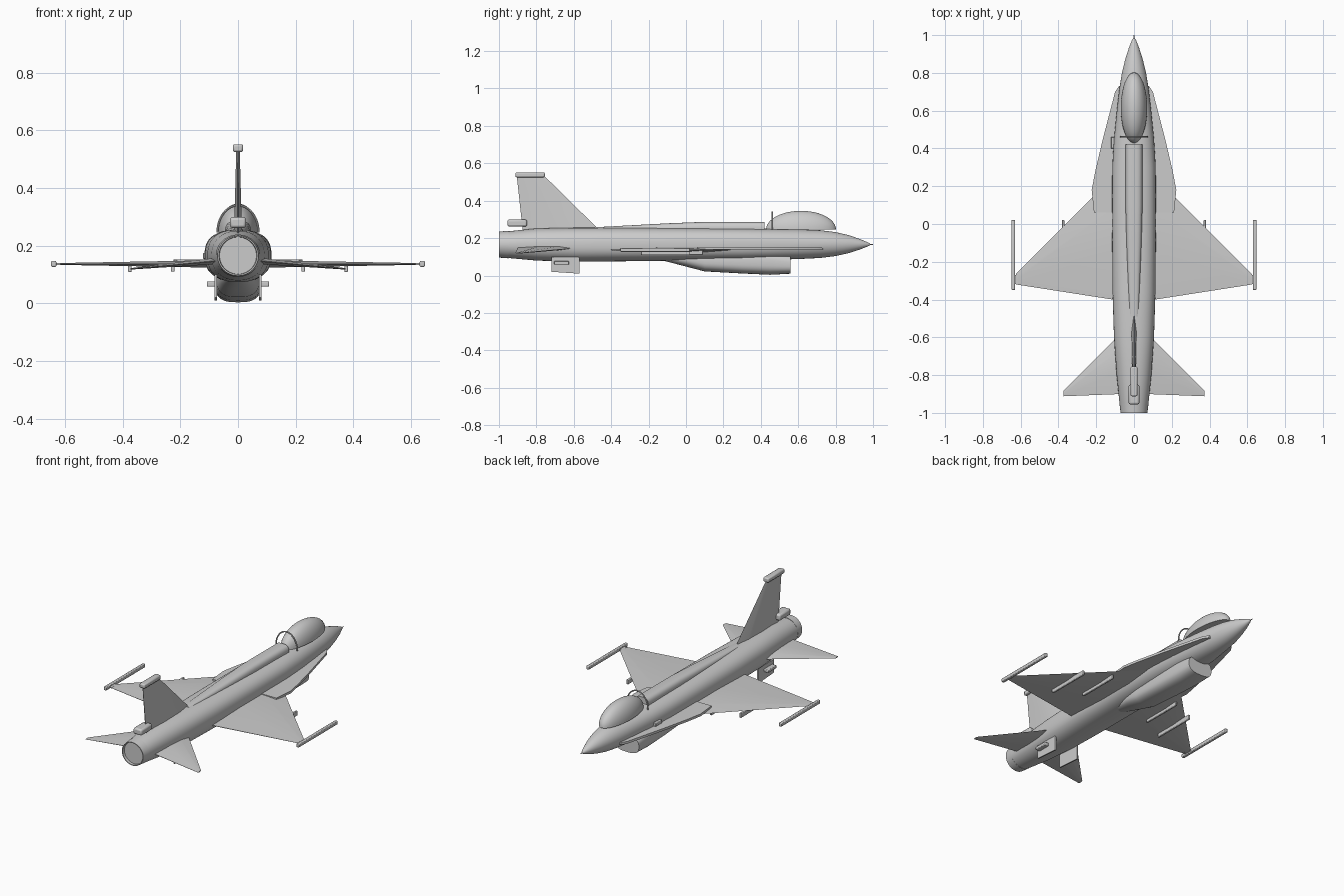
import bpy, bmesh, math

if "Cube" in bpy.data.objects:
    bpy.data.objects.remove(bpy.data.objects["Cube"])


def finish(name, bm, mirror=False, bevel=0.0):
    bmesh.ops.recalc_face_normals(bm, faces=bm.faces)
    me = bpy.data.meshes.new(name)
    bm.to_mesh(me)
    bm.free()
    ob = bpy.data.objects.new(name, me)
    bpy.context.collection.objects.link(ob)
    if bevel:
        b = ob.modifiers.new("bevel", "BEVEL")
        b.width, b.segments = bevel, 2
    if mirror:
        m = ob.modifiers.new("mirror", "MIRROR")
        m.use_bisect_axis[0] = False
        m.use_mirror_merge = False
    bpy.ops.object.select_all(action="DESELECT")
    ob.select_set(True)
    bpy.context.view_layer.objects.active = ob
    bpy.ops.object.shade_smooth_by_angle(angle=math.radians(35))
    return ob


def loft(name, rings, mirror=False):
    """Skin closed rings of equal length and cap both ends."""
    bm = bmesh.new()
    rows = [[bm.verts.new(p) for p in r] for r in rings]
    n = len(rows[0])
    for a, b in zip(rows, rows[1:]):
        for i in range(n):
            j = (i + 1) % n
            bm.faces.new((a[i], a[j], b[j], b[i]))
    bm.faces.new(rows[0])
    bm.faces.new(rows[-1])
    return finish(name, bm, mirror)


def oval(y, w, top, bot, e=2.0, n=48):
    """Superellipse cross-section at station y."""
    pts = []
    for i in range(n):
        a = 2 * math.pi * i / n
        c, s = math.cos(a), math.sin(a)
        x = math.copysign(abs(c) ** (2 / e), c) * w
        z = math.copysign(abs(s) ** (2 / e), s) * (top - bot) / 2 + (top + bot) / 2
        pts.append((x, y, z))
    return pts


def box(name, x, y, z, mirror=False, bevel=0.003):
    bm = bmesh.new()
    bmesh.ops.create_cube(bm, size=1)
    for v in bm.verts:
        v.co = [r[0] + (c + 0.5) * (r[1] - r[0]) for c, r in zip(v.co, (x, y, z))]
    return finish(name, bm, mirror, bevel)


def surface(name, root, tip, upright=False, mirror=False):
    """Tapered aerofoil; each end is (span position, front y, rear y, height, thickness)."""
    rings = []
    for s, f, r, h, t in (root, tip):
        ring = []
        for u, k in ((0, 0), (.25, .5), (.6, .5), (1, .06), (1, -.06), (.6, -.5), (.25, -.5)):
            y, o = f + (r - f) * u, h + t * k
            ring.append((o, y, s) if upright else (s, y, o))
        rings.append(ring)
    return loft(name, rings, mirror)


# Fuselage: y, half width, top, bottom, squareness
body = [(-.965, .075, .235, .095, 2), (-.8, .092, .252, .080, 2.2), (-.6, .106, .256, .074, 2.4),
        (-.35, .114, .256, .076, 2.5), (0, .116, .254, .080, 2.6), (.3, .115, .252, .082, 2.6),
        (.45, .106, .250, .084, 2.4), (.6, .091, .247, .088, 2.2), (.72, .077, .242, .094, 2),
        (.8, .064, .232, .104, 2), (.87, .047, .216, .120, 2), (.93, .028, .195, .139, 2),
        (.975, .010, .176, .157, 2), (.985, .003, .169, .163, 2), (1, .002, .168, .164, 2)]
loft("fuselage", [oval(*s) for s in body])

# Engine nozzle with shallow recess
loft("nozzle", [oval(-.985, .064, .230, .102), oval(-1, .066, .231, .101),
                oval(-1, .071, .235, .096), oval(-.95, .077, .239, .092)])

# Chin air intake
duct = [(-.13, .035, .12, .082, 2), (0, .062, .13, .048, 2.3), (.1, .073, .13, .022, 2.6),
        (.3, .079, .13, .011, 2.8), (.45, .080, .13, .004, 2.8), (.56, .079, .11, .010, 2.8)]
loft("air_intake", [oval(*s) for s in duct])

# Dorsal spine
loft("spine", [oval(*s) for s in ((-.49, .026, .258, .22, 3), (-.1, .040, .279, .20, 3),
                                  (.1, .045, .287, .20, 3), (.42, .045, .287, .20, 3))])

# Bubble canopy: upper half of an ellipsoid
bm = bmesh.new()
bmesh.ops.create_uvsphere(bm, u_segments=48, v_segments=24, radius=1)
bmesh.ops.bisect_plane(bm, geom=bm.verts[:] + bm.edges[:] + bm.faces[:],
                       plane_co=(0, 0, 0), plane_no=(0, 0, -1), clear_outer=True)
bmesh.ops.holes_fill(bm, edges=[e for e in bm.edges if e.is_boundary])
for v in bm.verts:
    v.co = (v.co.x * .07, .615 + v.co.y * .187, .246 + v.co.z * .1)
finish("canopy", bm)

# Canopy hoop
hoop = []
for i in range(25):
    a = math.pi * i / 24
    hoop.append([((.071 + .004 * math.cos(t)) * math.cos(a), .462 + .004 * math.sin(t),
                  .246 + (.094 + .004 * math.cos(t)) * math.sin(a))
                 for t in (k * math.pi / 4 for k in range(8))])
loft("canopy_hoop", hoop)

# Wings and tailplanes
surface("wing", (.08, .28, -.405, .137, .026), (.625, -.265, -.32, .137, .006), mirror=True)
surface("tailplane", (.07, -.58, -.90, .148, .022), (.373, -.882, -.912, .120, .005), mirror=True)

# Leading-edge strakes
edge = [(.04, .735), (.08, .73), (.1, .70), (.165, .45), (.205, .28), (.224, .18), (.212, .06), (.04, .06)]
loft("strake", [[(x, y, z) for x, y in edge] for z in (.139, .153)], mirror=True)

# Tail fin with tip cap and base housing
surface("tail_fin", (.23, -.45, -.872, 0, .028), (.535, -.76, -.905, 0, .012), upright=True)
box("fin_tip_cap", (-.018, .018), (-.912, -.755), (.525, .552), bevel=.007)
box("fin_base_housing", (-.028, .028), (-.955, -.85), (.262, .299), bevel=.009)

# Ventral fins with side pods
fin = [(-.57, .10), (-.57, .010), (-.718, .020), (-.718, .10)]
loft("ventral_fin", [[(x, y, z) for y, z in fin] for x in (.073, .081)], mirror=True)
box("ventral_pod", (.078, .108), (-.705, -.625), (.058, .077), True, .004)

# Wingtip rails with short mounts
box("wingtip_rail", (.630, .648), (-.35, .022), (.127, .148), True, .004)
box("wingtip_mount", (.615, .635), (-.318, -.27), (.134, .140), True, 0)

# Underwing pylons
box("outer_pylon", (.369, .381), (-.24, .022), (.109, .137), True)
box("inner_pylon", (.220, .232), (-.16, .09), (.110, .135), True)

# Small fairing on the left side
box("side_fairing", (-.122, -.10), (.40, .46), (.155, .175))
